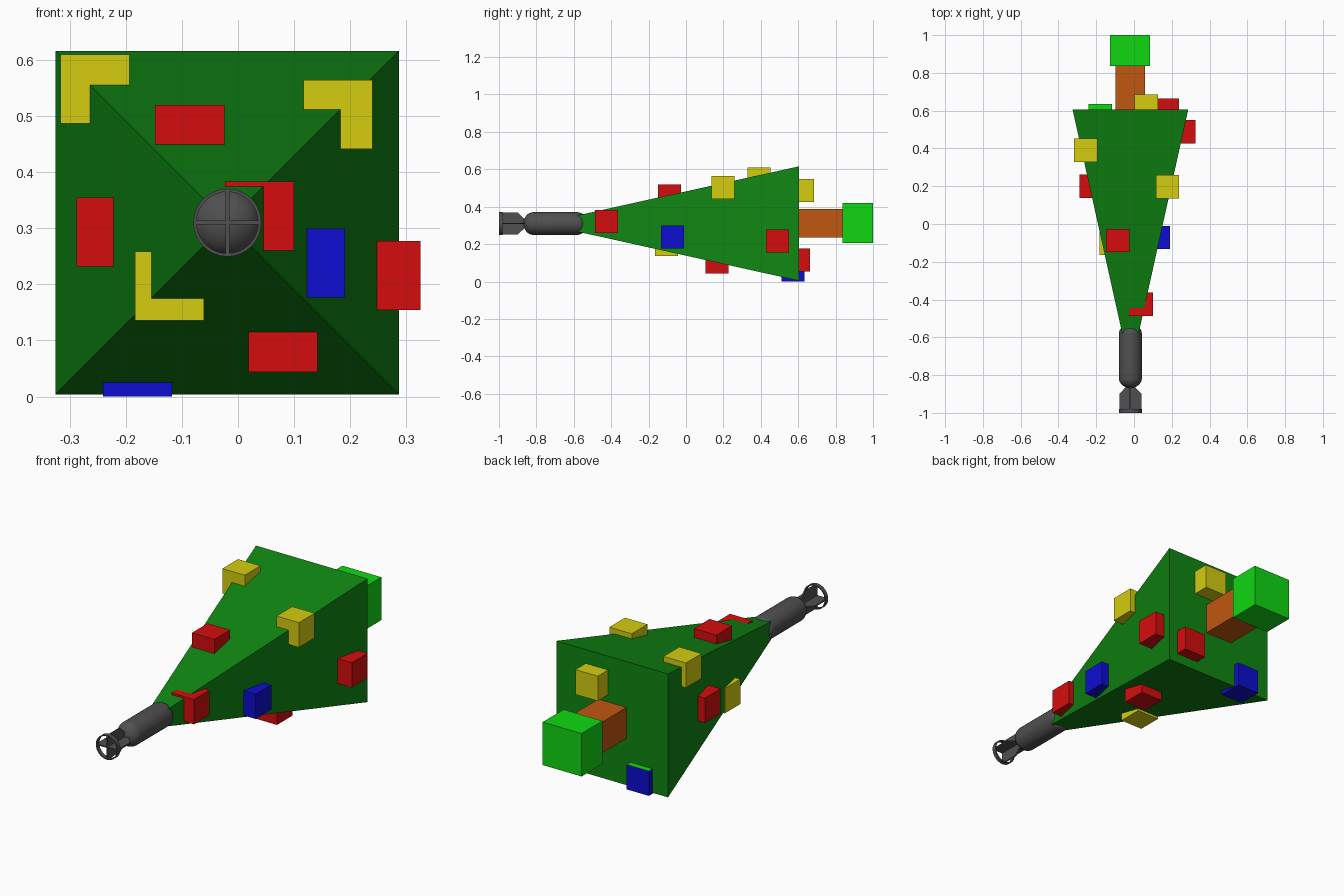
import bpy, bmesh, math
from mathutils import Matrix, Vector

if "Cube" in bpy.data.objects:
    bpy.data.objects.remove(bpy.data.objects["Cube"])

CX, CZ = -0.019, 0.31     # long axis of the tree runs along y


def material(name, rgb):
    m = bpy.data.materials.new(name)
    m.diffuse_color = (*rgb, 1)
    m.use_nodes = True
    m.node_tree.nodes["Principled BSDF"].inputs["Base Color"].default_value = m.diffuse_color
    return m


GREEN = material("tree green", (0.005, 0.24, 0.006))
BRIGHT = material("bright green", (0.005, 0.68, 0.006))
RED = material("red", (0.66, 0.004, 0.004))
YELLOW = material("yellow", (0.66, 0.61, 0.005))
BLUE = material("blue", (0.004, 0.004, 0.64))
BROWN = material("trunk orange", (0.53, 0.095, 0.005))
GREY = material("dark grey", (0.08, 0.08, 0.08))


def add(name, bm, *mats):
    bmesh.ops.recalc_face_normals(bm, faces=bm.faces)
    me = bpy.data.meshes.new(name)
    bm.to_mesh(me)
    bm.free()
    for m in mats:
        me.materials.append(m)
    ob = bpy.data.objects.new(name, me)
    bpy.context.collection.objects.link(ob)
    return ob


def box(name, c, s, mat):
    bm = bmesh.new()
    bmesh.ops.create_cube(bm, size=1, matrix=Matrix.Translation(c) @ Matrix.Diagonal((*s, 1)))
    return add(name, bm, mat)


def smooth(ob):
    bpy.ops.object.select_all(action='DESELECT')
    ob.select_set(True)
    bpy.context.view_layer.objects.active = ob
    bpy.ops.object.shade_smooth_by_angle(angle=math.radians(40))


def lathe(name, profile, mat, closed=False, n=32):
    """Spin (radius, y) points around the long axis."""
    bm = bmesh.new()
    vs = [bm.verts.new((CX + r, y, CZ)) for r, y in profile]
    es = [bm.edges.new(p) for p in zip(vs, vs[1:])]
    if closed:
        es.append(bm.edges.new((vs[-1], vs[0])))
    bmesh.ops.spin(bm, geom=vs + es, cent=(CX, 0, CZ), axis=(0, 1, 0),
                   angle=2 * math.pi, steps=n)
    bmesh.ops.remove_doubles(bm, verts=bm.verts, dist=1e-5)
    ob = add(name, bm, mat)
    smooth(ob)
    return ob


# Pyramid foliage, lying with its point to the front
bm = bmesh.new()
H, BACK, TIP = 0.306, 0.605, -0.776
base = [bm.verts.new((CX + a * H, BACK, CZ + b * H)) for a, b in ((-1, -1), (1, -1), (1, 1), (-1, 1))]
tip = bm.verts.new((CX, TIP, CZ))
bm.faces.new(base)
for i in range(4):
    bm.faces.new((base[i], base[(i + 1) % 4], tip))
add("foliage", bm, GREEN)

# Trunk and pot
box("trunk", (CX - 0.001, 0.72, 0.312), (0.154, 0.24, 0.154), BROWN)
box("pot", (CX - 0.002, 0.918, 0.312), (0.213, 0.164, 0.213), BRIGHT)

# Cube ornaments set into the foliage
ornaments = {
    "red": (RED, [(-0.226, 0.200, 0.293), (-0.086, -0.088, 0.458), (0.038, -0.425, 0.322),
                  (0.264, 0.488, 0.216), (0.080, 0.165, 0.105), (0.176, 0.602, 0.115)]),
    "blue": (BLUE, [(0.129, -0.072, 0.238), (-0.179, 0.573, 0.0615)]),
    "yellow": (YELLOW, [(-0.255, 0.391, 0.548), (0.178, 0.197, 0.503),
                        (-0.122, -0.103, 0.197), (0.065, 0.624, 0.486)]),
}
for colour, (mat, spots) in ornaments.items():
    for c in spots:
        ob = box(colour + "_ornament", c, (0.123, 0.123, 0.123), mat)
# The rear blue ornament has a bright green top
for ob in bpy.data.objects:
    if ob.name.startswith("blue") and max(v.co.y for v in ob.data.vertices) > 0.5:
        ob.data.materials.append(BRIGHT)
        for p in ob.data.polygons:
            if p.normal.z > 0.9:
                p.material_index = 1

# Rounded topper body
R, Y0, Y1 = 0.0605, -0.868, -0.53
L = 0.05
arc = [i * math.pi / 16 for i in range(9)]
prof = [(R * math.sin(a), Y0 + L * (1 - math.cos(a))) for a in arc]
prof += [(R * math.sin(a), Y1 - L * (1 - math.cos(a))) for a in reversed(arc)]
lathe("topper_body", prof, GREY)

# Topper tail: four thin fins and an end ring
t = 0.0035
for k in range(4):
    bm = bmesh.new()
    outline = [(0, -0.85), (0.02, -0.855), (0.027, -0.866), (0.059, -0.9), (0.059, -0.998), (0, -0.998)]
    f = bm.faces.new([bm.verts.new((r, y, -t)) for r, y in outline])
    ext = bmesh.ops.extrude_face_region(bm, geom=[f])
    bmesh.ops.translate(bm, vec=Vector((0, 0, 2 * t)),
                        verts=[v for v in ext["geom"] if isinstance(v, bmesh.types.BMVert)])
    bm.transform(Matrix.Translation((CX, 0, CZ)) @ Matrix.Rotation(k * math.pi / 2, 4, 'Y'))
    add("tail_fin", bm, GREY)
lathe("tail_ring", [(0.055, -1.0), (R, -1.0), (R, -0.98), (0.055, -0.98)], GREY, closed=True)
